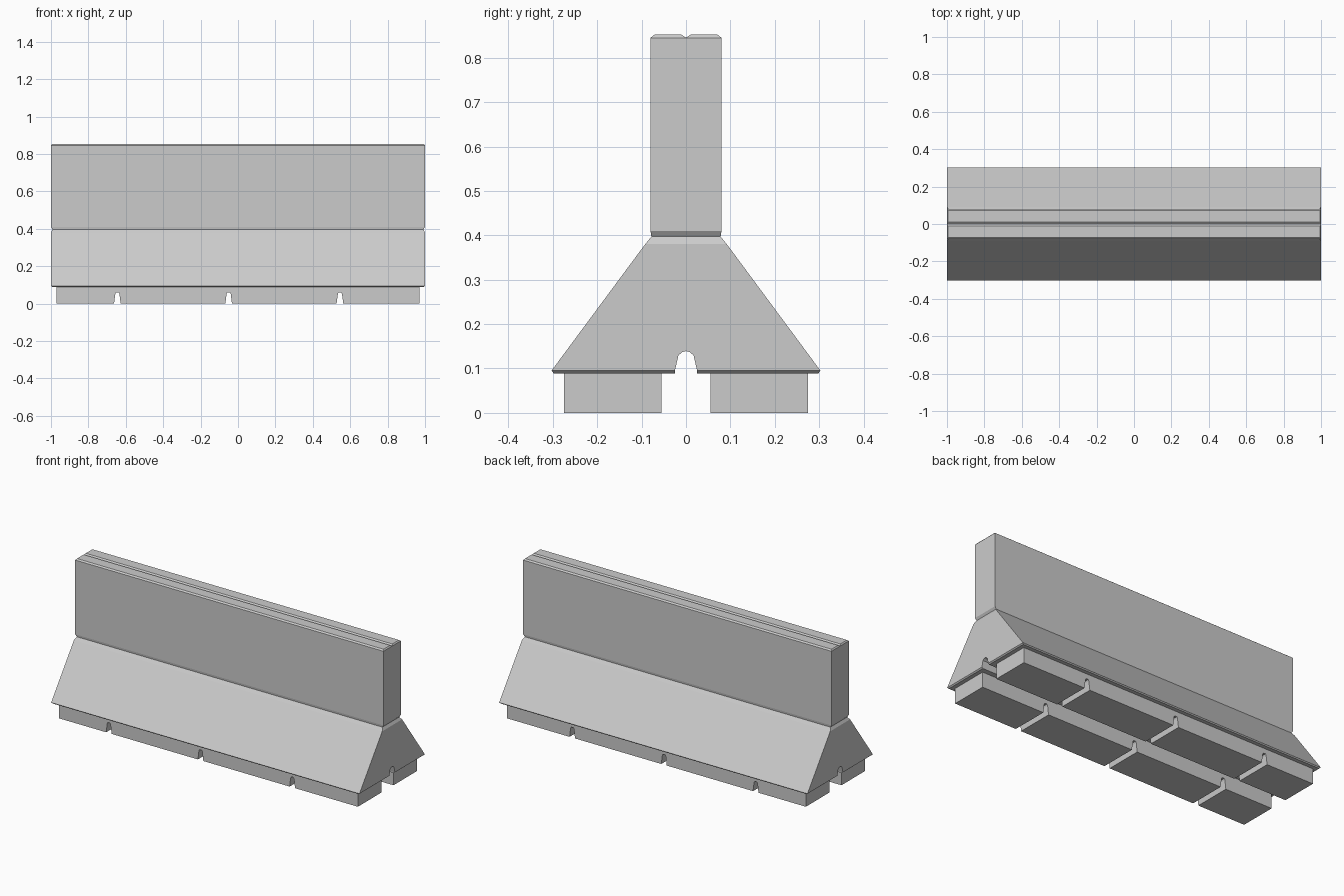
import bpy
import bmesh

cube = bpy.data.objects.get("Cube")
if cube:
    bpy.data.objects.remove(cube, do_unlink=True)

concrete = bpy.data.materials.new("concrete_grey")
concrete.use_nodes = True
GREY = (0.6, 0.6, 0.6, 1)
concrete.diffuse_color = GREY
concrete.node_tree.nodes["Principled BSDF"].inputs["Base Color"].default_value = GREY


def loft(name, rings):
    """Closed solid through a list of vertex rings."""
    bm = bmesh.new()
    loops = [[bm.verts.new(p) for p in ring] for ring in rings]
    n = len(loops[0])
    for a, b in zip(loops, loops[1:]):
        for i in range(n):
            j = (i + 1) % n
            bm.faces.new((a[i], a[j], b[j], b[i]))
    bm.faces.new(loops[0])
    bm.faces.new(loops[-1])
    bmesh.ops.recalc_face_normals(bm, faces=bm.faces)
    mesh = bpy.data.meshes.new(name)
    bm.to_mesh(mesh)
    bm.free()
    mesh.materials.append(concrete)
    obj = bpy.data.objects.new(name, mesh)
    bpy.context.collection.objects.link(obj)
    return obj


def rect(hx, y0, y1, z):
    return [(-hx, y0, z), (hx, y0, z), (hx, y1, z), (-hx, y1, z)]


def cut(obj, cutter):
    """Subtract the cutter and remove it."""
    mod = obj.modifiers.new("cut", "BOOLEAN")
    mod.operation = "DIFFERENCE"
    mod.solver = "EXACT"
    mod.object = cutter
    bpy.context.view_layer.objects.active = obj
    bpy.ops.object.modifier_apply(modifier=mod.name)
    bpy.data.objects.remove(cutter, do_unlink=True)


# Barrier body: sloped skirt, pinched neck, upright wall, chamfered top
levels = [(0.993, 0.298, 0.089), (1, 0.303, 0.095), (1, 0.092, 0.38),
          (0.991, 0.078, 0.397), (1, 0.08, 0.41), (1, 0.08, 0.845),
          (0.994, 0.071, 0.852)]
body = loft("barrier_body", [rect(x, -y, y, z) for x, y, z in levels])

# Groove along the top
groove = [(0, 0.845), (0.02, 0.859), (-0.02, 0.859)]
cut(body, loft("top_groove_cutter", [[(x, y, z) for y, z in groove] for x in (-1.1, 1.1)]))

# Arched channel along the underside
half = [(0.026, 0.05), (0.025, 0.095), (0.017, 0.13), (0.008, 0.137)]
channel = half + [(0, 0.139)] + [(-y, z) for y, z in reversed(half)]
cut(body, loft("channel_cutter", [[(x, y, z) for y, z in channel] for x in (-1.1, 1.1)]))

# Two long feet with drainage notches
notch = [(-0.019, -0.01), (-0.011, 0.052), (-0.007, 0.06),
         (0.007, 0.06), (0.011, 0.052), (0.019, -0.01)]
for name, y0, y1 in (("front_foot", -0.275, -0.055), ("back_foot", 0.055, 0.275)):
    foot = loft(name, [rect(0.97, y0, y1, z) for z in (0, 0.091)])
    for cx in (-0.645, -0.05, 0.545):
        cut(foot, loft("notch_cutter",
                       [[(cx + x, y, z) for x, z in notch] for y in (y0 - 0.1, y1 + 0.1)]))
